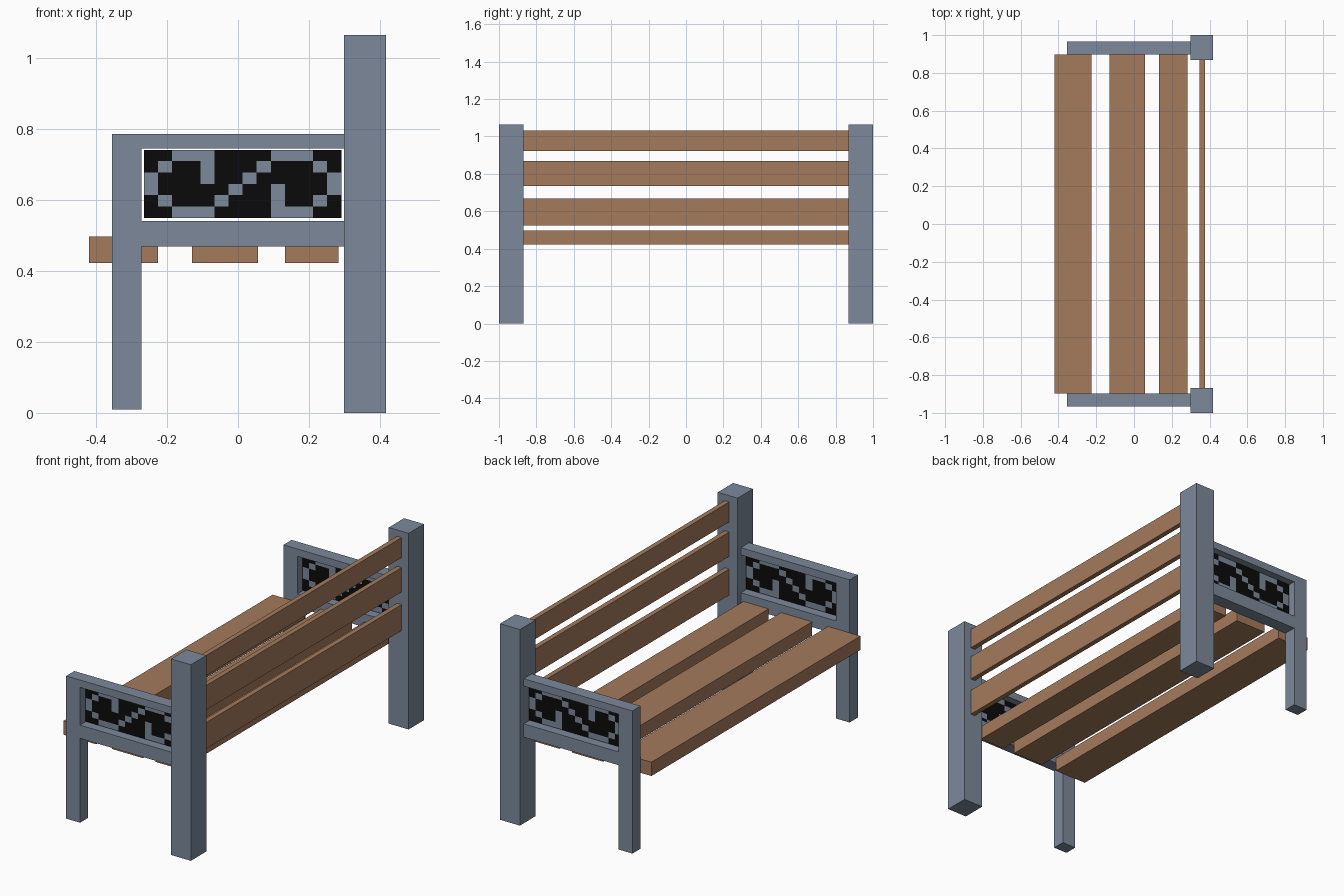
import bpy, bmesh

if "Cube" in bpy.data.objects:
    bpy.data.objects.remove(bpy.data.objects["Cube"])


def material(name, rgb):
    m = bpy.data.materials.new(name)
    m.diffuse_color = (*rgb, 1)
    m.use_nodes = True
    m.node_tree.nodes["Principled BSDF"].inputs["Base Color"].default_value = m.diffuse_color
    return m


GREY = material("slate grey metal", (0.205, 0.25, 0.325))
BROWN = material("brown wood", (0.37, 0.196, 0.107))
BLACK = material("black", (0.003, 0.003, 0.003))


def finish(name, bm, *mats):
    mesh = bpy.data.meshes.new(name)
    bm.to_mesh(mesh)
    bm.free()
    for m in mats:
        mesh.materials.append(m)
    ob = bpy.data.objects.new(name, mesh)
    bpy.context.collection.objects.link(ob)
    return ob


def prism(name, outline, y0, y1, mat):
    """Extrude an x-z outline along y."""
    bm = bmesh.new()
    face = bm.faces.new([bm.verts.new((x, y0, z)) for x, z in outline])
    ext = bmesh.ops.extrude_face_region(bm, geom=[face], use_keep_orig=True)
    for v in ext["geom"]:
        if isinstance(v, bmesh.types.BMVert):
            v.co.y = y1
    bmesh.ops.recalc_face_normals(bm, faces=bm.faces)
    return finish(name, bm, mat)


def box(name, x0, x1, y0, y1, z0, z1, mat):
    return prism(name, [(x0, z0), (x1, z0), (x1, z1), (x0, z1)], y0, y1, mat)


# Scroll pattern of the side panels, G = grey scroll, B = black backing
SCROLL = [
    "BBGGGBBBBGGGBB",
    "BGBBGBBBGBBBGB",
    "GBBBGBBGBBBBBG",
    "GBBBBBGBBGBBBG",
    "BGBBBGBBBGBBGB",
    "BBGGGBBBBGGGBB",
]


def scroll_panel(name, x0, x1, z0, z1, y):
    bm = bmesh.new()
    rows, cols = len(SCROLL), len(SCROLL[0])
    grid = [[bm.verts.new((x0 + (x1 - x0) * c / cols, y,
                           z1 + (z0 - z1) * r / rows))
             for c in range(cols + 1)] for r in range(rows + 1)]
    for r in range(rows):
        for c in range(cols):
            f = bm.faces.new((grid[r][c], grid[r + 1][c],
                              grid[r + 1][c + 1], grid[r][c + 1]))
            f.material_index = int(SCROLL[r][c] == "B")
    return finish(name, bm, GREY, BLACK)


# Front leg, armrest and lower rail in one outline
ARM_FRAME = [(-0.355, 0.01), (-0.272, 0.01), (-0.272, 0.468), (0.298, 0.468),
             (0.298, 0.54), (-0.272, 0.54), (-0.272, 0.745), (0.298, 0.745),
             (0.298, 0.785), (-0.355, 0.785)]

# Two bench ends
for side, s in (("left", -1), ("right", 1)):
    box(f"back_post_{side}", 0.298, 0.417, *sorted((s * 0.868, s)), 0, 1.065, GREY)
    prism(f"arm_frame_{side}", ARM_FRAME, *sorted((s * 0.897, s * 0.967)), GREY)
    scroll_panel(f"scroll_panel_{side}", -0.265, 0.291, 0.549, 0.741, s * 0.932)

# Seat slats
for i, (x0, x1) in enumerate([(-0.42, -0.225), (-0.13, 0.057), (0.132, 0.283)]):
    box(f"seat_slat_{i + 1}", x0, x1, -0.897, 0.897, 0.422, 0.497, BROWN)

# Backrest slats
for i, (z0, z1) in enumerate([(0.525, 0.667), (0.735, 0.868), (0.922, 1.031)]):
    box(f"back_slat_{i + 1}", 0.348, 0.375, -0.868, 0.868, z0, z1, BROWN)
